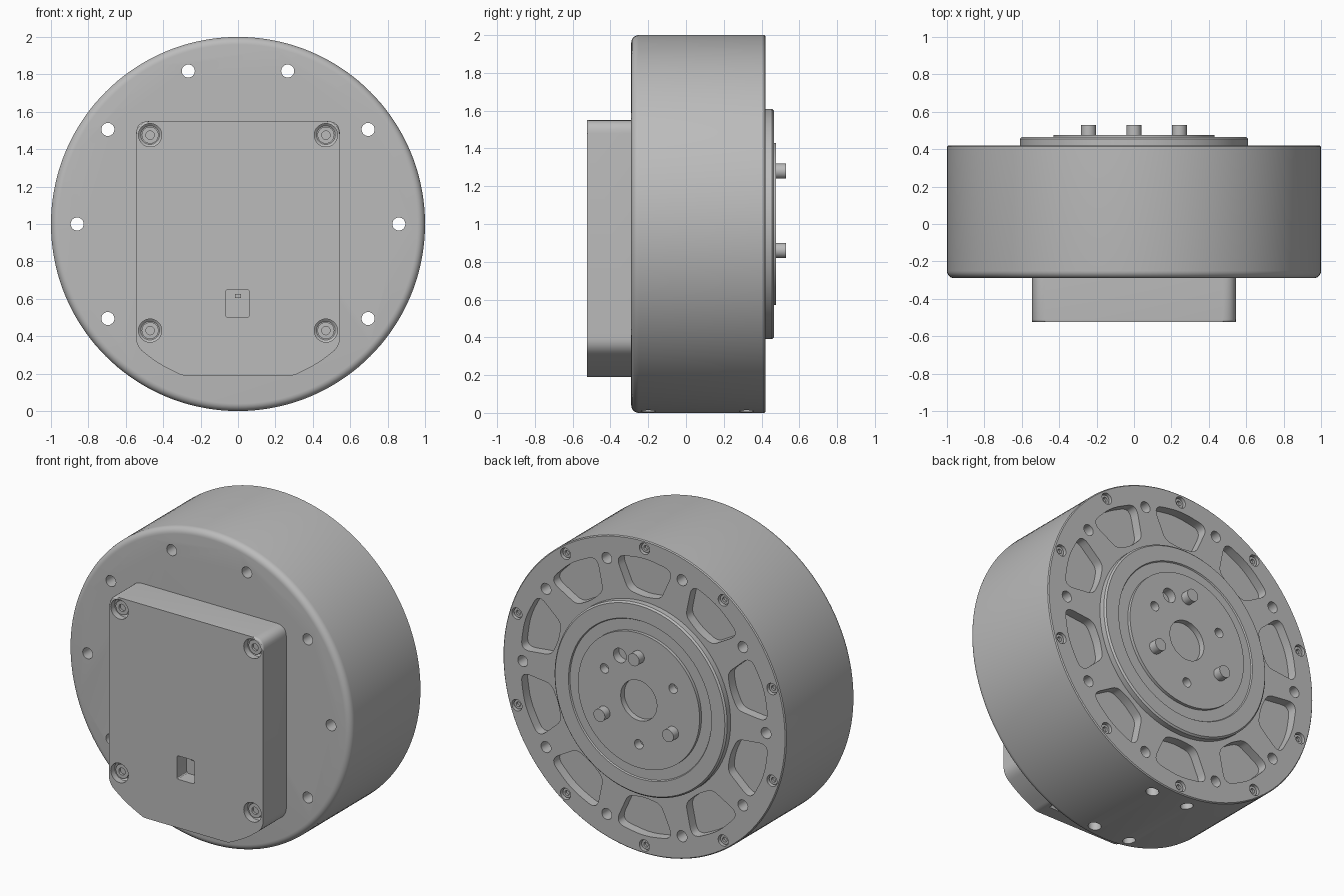
import bpy, bmesh
from math import cos, sin, pi, radians
from mathutils import Vector, Matrix

cube = bpy.data.objects.get("Cube")
if cube:
    bpy.data.objects.remove(cube, do_unlink=True)

grey = bpy.data.materials.new("satin_grey")
grey.use_nodes = True
COLOUR = (0.5, 0.5, 0.5, 1)
grey.diffuse_color = COLOUR
grey.node_tree.nodes["Principled BSDF"].inputs["Base Color"].default_value = COLOUR


def loft(bm, rings):
    """Skin a stack of equal rings and cap both ends."""
    rows = [[bm.verts.new(p) for p in ring] for ring in rings]
    n = len(rows[0])
    for a, b in zip(rows, rows[1:]):
        for i in range(n):
            j = (i + 1) % n
            bm.faces.new((a[i], a[j], b[j], b[i]))
    bm.faces.new(rows[0])
    bm.faces.new(rows[-1])


def lathe(bm, profile, x=0, z=1, n=24):
    """Turn (radius, y) points around an axis along y."""
    loft(bm, [[Vector((x + r * cos(2 * pi * i / n), y, z + r * sin(2 * pi * i / n)))
               for i in range(n)] for r, y in profile])


def peg(bm, r, y0, y1, x=0, z=1, n=24):
    lathe(bm, [(r, y0), (r, y1)], x, z, n)


def rounded(corners, steps=6):
    """Round each (x, z, cut) corner back by its cut length."""
    out = []
    for i, (x, z, cut) in enumerate(corners):
        p = Vector((x, z))
        a = Vector(corners[i - 1][:2]) - p
        b = Vector(corners[(i + 1) % len(corners)][:2]) - p
        if cut == 0:
            out.append(p)
            continue
        a, b = p + a.normalized() * cut, p + b.normalized() * cut
        for k in range(steps + 1):
            t = k / steps
            out.append(a * (1 - t) ** 2 + p * 2 * t * (1 - t) + b * t * t)
    return out


def prism(bm, outline, y0, y1):
    loft(bm, [[Vector((p.x, y, p.y)) for p in outline] for y in (y0, y1)])


def finish(name, bm, cutter=None):
    """Make the part, cut it, colour it and smooth it."""
    def to_object(label, b):
        bmesh.ops.recalc_face_normals(b, faces=b.faces[:])
        mesh = bpy.data.meshes.new(label)
        b.to_mesh(mesh)
        b.free()
        o = bpy.data.objects.new(label, mesh)
        bpy.context.collection.objects.link(o)
        return o
    ob = to_object(name, bm)
    if cutter:
        tool = to_object(name + "_cutter", cutter)
        tool.hide_render = True
        mod = ob.modifiers.new("cut", "BOOLEAN")
        mod.operation, mod.solver, mod.object = "DIFFERENCE", "EXACT", tool
        graph = bpy.context.evaluated_depsgraph_get()
        cut_mesh = bpy.data.meshes.new_from_object(ob.evaluated_get(graph))
        ob.modifiers.clear()
        ob.data = cut_mesh
        bpy.data.objects.remove(tool, do_unlink=True)
    ob.data.materials.clear()
    ob.data.materials.append(grey)
    bpy.ops.object.select_all(action="DESELECT")
    ob.select_set(True)
    bpy.context.view_layer.objects.active = ob
    bpy.ops.object.shade_smooth_by_angle(angle=radians(30))
    return ob


def polar(r, degrees):
    return r * cos(radians(degrees)), 1 + r * sin(radians(degrees))


def screw(bm, x, z, r, top, inward):
    """Socket-head screw; inward is the y direction into the part."""
    lathe(bm, [(r * 0.5, top + inward * 0.015), (r * 0.5, top),
               (r, top), (r, top + inward * 0.04)], x, z)


FRONT, BACK = -0.29, 0.42
tenths = [36 * k for k in range(10)]

# Housing drum with a rounded front edge
body = bmesh.new()
fillet = [(0.96 + 0.04 * sin(t * pi / 12), FRONT + 0.04 * (1 - cos(t * pi / 12)))
          for t in range(7)]
lathe(body, fillet + [(1, BACK - 0.006), (0.994, BACK)], n=144)

# Housing cuts: bolt holes, rim screw seats, pockets and mounting holes
cuts = bmesh.new()
pocket = rounded([(-0.115, 0.655, 0.04), (0, 0.64, 0.04), (0.115, 0.655, 0.04),
                  (0.205, 0.855, 0.07), (0, 0.89, 0.08), (-0.205, 0.855, 0.07)])
rim_screws = bmesh.new()
for a in tenths:
    x, z = polar(0.86, a)
    behind_cover = z < 0.3
    peg(cuts, 0.035, 0 if behind_cover else FRONT - 0.1, BACK + 0.1, x, z)
    x, z = polar(0.948, a + 18)
    peg(cuts, 0.036, BACK - 0.035, BACK + 0.1, x, z)
    screw(rim_screws, x, z, 0.03, BACK - 0.015, -1)
    turn = Matrix.Rotation(radians(a), 2)
    prism(cuts, [turn @ p + Vector((0, 1)) for p in pocket], BACK - 0.06, BACK + 0.1)
for x in (-0.13, 0.13):
    for y in (-0.2, 0.32):
        bmesh.ops.create_cone(cuts, cap_ends=True, segments=24, radius1=0.038,
                              radius2=0.038, depth=0.2,
                              matrix=Matrix.Translation((x, y, 0.01)))
finish("housing", body, cuts)
finish("rim_screws", rim_screws)

# Output hub with a ring groove, centre bore and pin holes
hub = bmesh.new()
lathe(hub, [(0.61, 0.4), (0.61, 0.455), (0.6, 0.465), (0.505, 0.465), (0.5, 0.457),
            (0.43, 0.457), (0.43, 0.477)], n=96)
cuts = bmesh.new()
peg(cuts, 0.128, 0.44, 0.6, n=48)
for a in (30, 150, 270):
    peg(cuts, 0.03, 0.415, 0.6, *polar(0.28, a))
peg(cuts, 0.046, 0.415, 0.6, *polar(0.285, 62))
finish("output_hub", hub, cuts)

# Drive pins
pins = bmesh.new()
for a in (90, 210, 330):
    peg(pins, 0.04, 0.45, 0.53, *polar(0.28, a))
finish("drive_pins", pins)

# Electronics cover with softened front edge
cover = bmesh.new()
FACE = -0.525
half = [(0.545, 1.55, 0.07), (0.545, 0.345, 0.05), (0.425, 0.252, 0.07), (0.3, 0.19, 0.02)]
outline = rounded(half + [(-x, z, c) for x, z, c in reversed(half)])
prism(cover, outline, FACE, FRONT + 0.02)
rim = [e for e in cover.edges if all(v.co.y < FACE + 0.001 for v in e.verts)]
bmesh.ops.bevel(cover, geom=rim, offset=0.014, segments=3, profile=0.5, affect="EDGES")

# Cover cuts: screw seats, cable port and bottom connector slot
cuts = bmesh.new()
cover_screws = bmesh.new()
for x in (-0.47, 0.47):
    for z in (0.43, 1.475):
        lathe(cuts, [(0.062, FACE - 0.1), (0.062, FACE + 0.04),
                     (0.05, FACE + 0.05)], x, z, 32)
        screw(cover_screws, x, z, 0.045, FACE + 0.025, 1)
port = [(-0.065, 0.5, 0.015), (0.06, 0.5, 0.015), (0.06, 0.65, 0.015), (-0.065, 0.65, 0.015)]
prism(cuts, rounded(port, 3), FACE - 0.1, FACE + 0.1)
bmesh.ops.create_cube(cuts, size=1, matrix=Matrix.Translation((0.17, -0.4, 0.19))
                      @ Matrix.Diagonal((0.2, 0.08, 0.08, 1)))
finish("electronics_cover", cover, cuts)
finish("cover_screws", cover_screws)

# Connector block in the port and contacts in the bottom slot
contacts = bmesh.new()
blocks = [((0, FACE + 0.09, 0.615), (0.03, 0.04, 0.02))]
blocks += [((0.1 + 0.035 * i, -0.4, 0.215), (0.015, 0.04, 0.04)) for i in range(5)]
for place, size in blocks:
    bmesh.ops.create_cube(contacts, size=1, matrix=Matrix.Translation(place)
                          @ Matrix.Diagonal((*size, 1)))
finish("connector_contacts", contacts)
